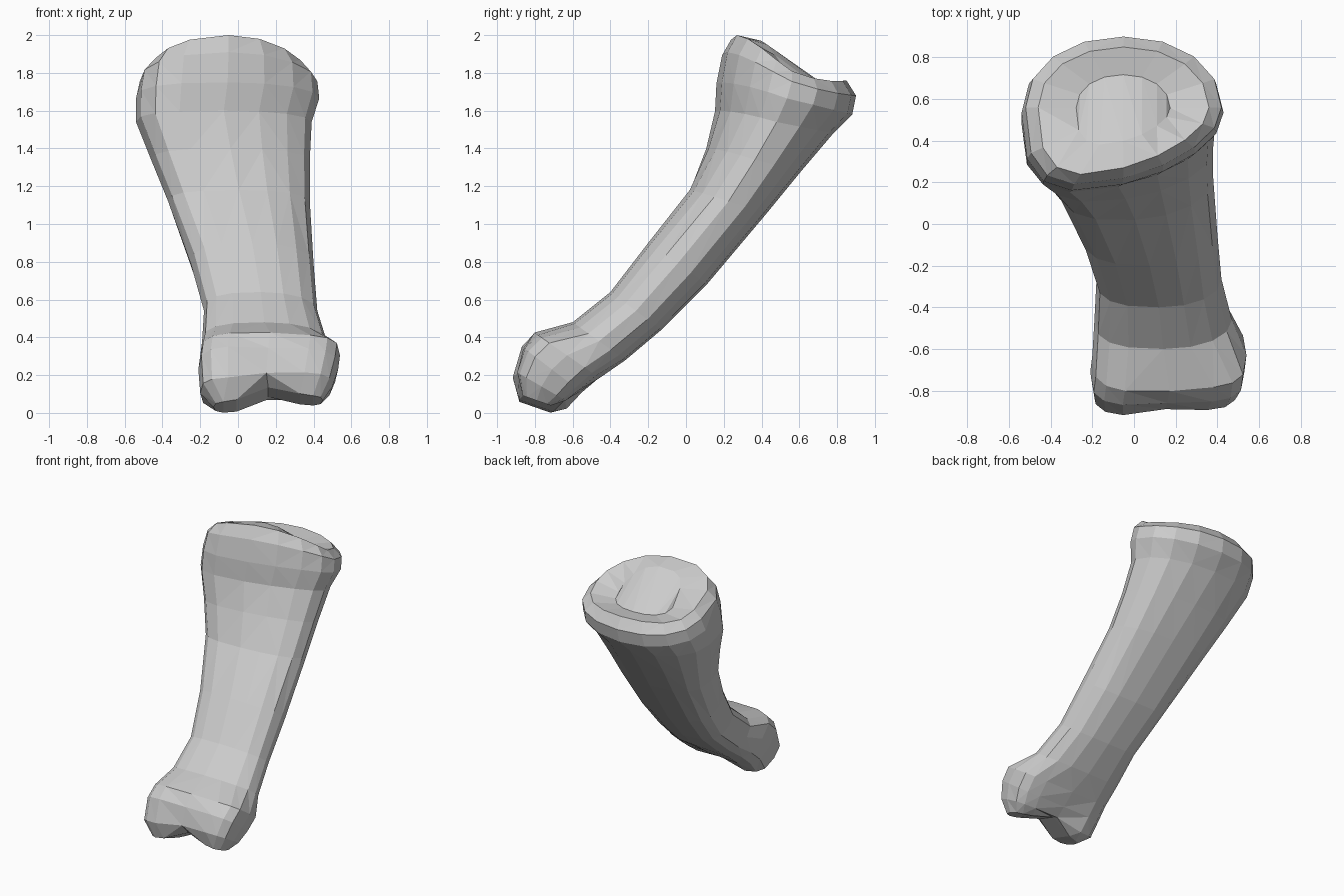
import bpy, bmesh, math
from mathutils import Vector

if "Cube" in bpy.data.objects:
    bpy.data.objects.remove(bpy.data.objects["Cube"])

SIDES = 16
AXIS = Vector((0, 0.66, 0.75))   # direction along the shaft

# left x, right x, front (y, z), back (y, z)
RINGS = [
    (-0.13, 0.45, -0.89, 0.10, -0.69, 0.03),
    (-0.20, 0.50, -0.92, 0.23, -0.61, 0.05),
    (-0.21, 0.53, -0.88, 0.36, -0.54, 0.10),
    (-0.20, 0.54, -0.81, 0.43, -0.45, 0.18),
    (-0.19, 0.47, -0.60, 0.48, -0.32, 0.28),
    (-0.18, 0.42, -0.40, 0.64, -0.13, 0.44),
    (-0.25, 0.40, -0.20, 0.90, 0.11, 0.68),
    (-0.37, 0.38, 0.02, 1.18, 0.43, 1.06),
    (-0.46, 0.38, 0.12, 1.40, 0.61, 1.28),
    (-0.54, 0.39, 0.18, 1.60, 0.78, 1.48),
    (-0.54, 0.43, 0.19, 1.75, 0.88, 1.58),
    (-0.52, 0.42, 0.22, 1.91, 0.90, 1.68),
    (-0.46, 0.36, 0.27, 2.00, 0.85, 1.76),
]
TOP = len(RINGS) - 1


def power(value, p):
    return math.copysign(abs(value) ** (2 / p), value) if abs(value) > 1e-6 else 0.0


def squareness(k, z, right_side, back):
    """Corner squareness: boxy head, lopsided shaft, round base."""
    if k < 4:
        return 3.5
    if back:
        shaft = 2.4 if right_side else 3.0
        return shaft + (2.1 - shaft) * min(1, max(0, (z - 0.9) / 0.7))
    return 2.1 if right_side else 2.8


def ring_points(k, left, right, fy, fz, by, bz):
    middle = Vector(((left + right) / 2, (fy + by) / 2, (fz + bz) / 2))
    depth = Vector((0, (by - fy) / 2, (bz - fz) / 2))
    half = (right - left) / 2
    groove = max(0, 0.28 - 0.08 * k)
    lift = 0.06 if k == 0 else 0
    skew = 0.1 * min(1, max(0, (middle.z - 1.0) / 0.6))
    sag = {TOP: 0.07, TOP - 1: 0.04}.get(k, 0)
    for i in range(SIDES):
        t = 2 * math.pi * i / SIDES
        c, s = math.cos(t), math.sin(t)
        p = squareness(k, middle.z, c > 0, s > 0)
        u, v = power(c, p), power(s, p)
        valley = max(0, 1 - abs(u) * 1.4)
        v *= 1 - groove * valley
        # left condyle is larger than the right one
        if groove and u > 0:
            v *= 0.9
        point = middle + Vector((half * u, 0, 0)) + depth * v + AXIS * lift * valley
        if k < 2 and u < -0.1:
            point += Vector((0, -0.01, -0.035))
        point.y += skew * u * max(0, -v)
        point.z -= sag * u * u
        yield point


bm = bmesh.new()
loops = [[bm.verts.new(p) for p in ring_points(k, *r)] for k, r in enumerate(RINGS)]

# hollow of the joint socket: shrunk rim, sunk except behind the front lip
rim = [v.co.copy() for v in loops[-1]]
centre = sum(rim, Vector()) / SIDES
inner = []
for p in rim:
    q = centre.lerp(p, 0.55)
    front = min(1, max(0, (centre.y - q.y) / 0.14))
    q.z += -0.05 + 0.09 * front
    inner.append(bm.verts.new(q))
loops.append(inner)

# shaft walls
for low, high in zip(loops, loops[1:]):
    for i in range(SIDES):
        j = (i + 1) % SIDES
        bm.faces.new((low[i], low[j], high[j], high[i]))

# end surfaces: strips running front to back
for loop in (loops[0], loops[-1]):
    for i in range(SIDES // 2):
        quad = [loop[i], loop[i + 1], loop[(-i - 1) % SIDES], loop[-i % SIDES]]
        bm.faces.new(list(dict.fromkeys(quad)))

bmesh.ops.triangulate(bm, faces=bm.faces[:])
bmesh.ops.recalc_face_normals(bm, faces=bm.faces[:])
mesh = bpy.data.meshes.new("finger_bone")
bm.to_mesh(mesh)
bm.free()

bone = bpy.data.objects.new("finger_bone", mesh)
bpy.context.collection.objects.link(bone)

grey = bpy.data.materials.new("bone_grey")
grey.diffuse_color = (0.6, 0.6, 0.6, 1)
grey.use_nodes = True
grey.node_tree.nodes["Principled BSDF"].inputs["Base Color"].default_value = grey.diffuse_color
mesh.materials.append(grey)
